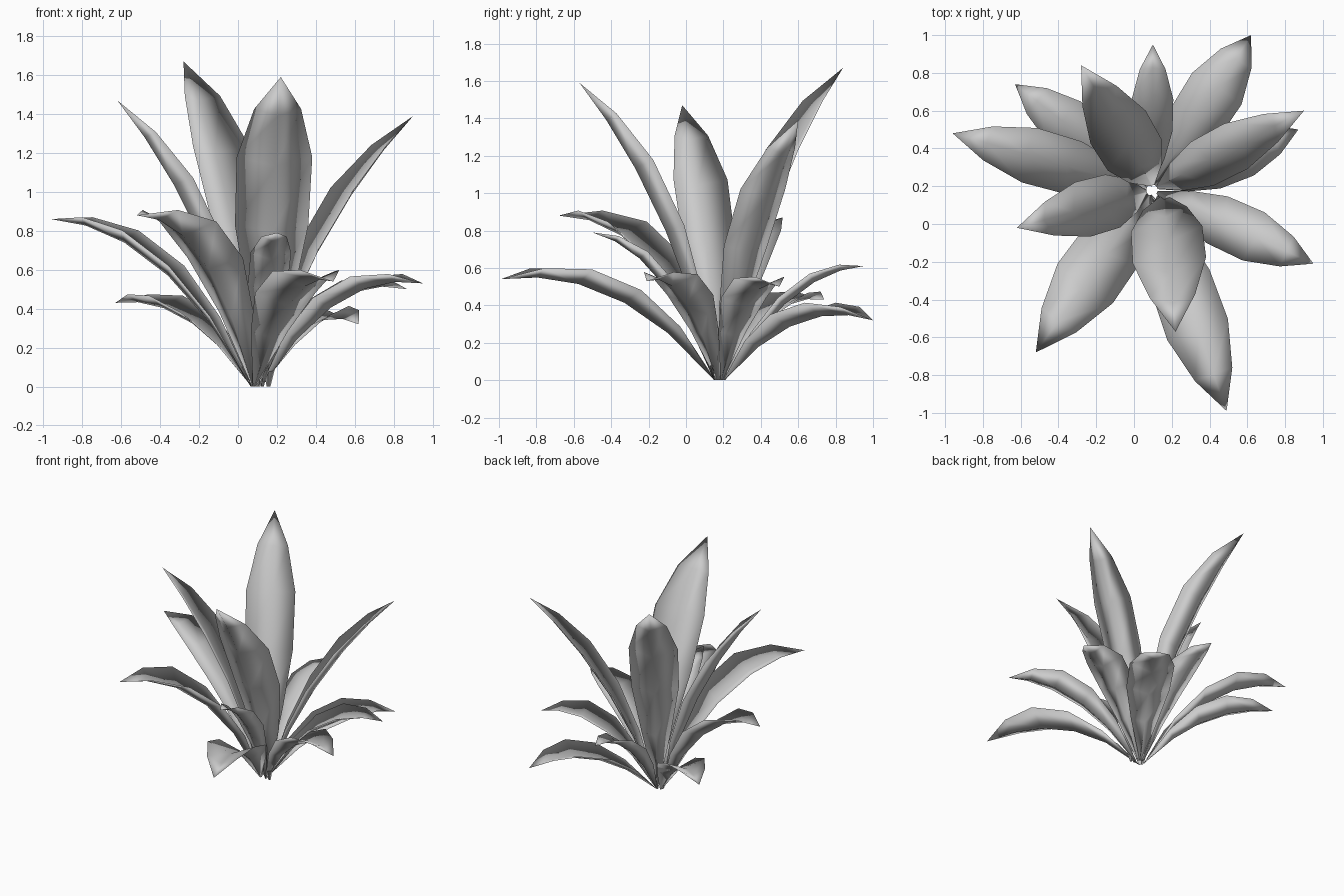
import bpy
import bmesh
from mathutils import Vector

if "Cube" in bpy.data.objects:
    bpy.data.objects.remove(bpy.data.objects["Cube"])

CENTRE = Vector((0.095, 0.18, 0.0))
# position along blade, fraction of full width
ROWS = [(0.0, 0.05), (0.22, 0.6), (0.43, 0.97), (0.65, 1.0), (0.84, 0.62), (1.0, 0.0)]

# tip position, bend point (fraction of reach, fraction of height), full width, base shift in x
LEAVES = [
    ((-0.96, 0.48, 0.86), 0.44, 1.02, 0.30, 0),
    ((-0.63, 0.74, 0.43), 0.48, 1.25, 0.28, 0),
    ((-0.28, 0.84, 1.67), 0.27, 0.66, 0.34, 0.02),
    ((0.10, 0.95, 0.61), 0.46, 1.02, 0.22, 0),
    ((0.62, 1.00, 0.32), 0.50, 1.60, 0.31, 0),
    ((0.90, 0.60, 1.39), 0.33, 0.65, 0.27, 0),
    ((0.87, 0.50, 0.50), 0.46, 1.30, 0.27, 0),
    ((0.95, -0.21, 0.53), 0.46, 1.25, 0.28, 0),
    ((-0.62, -0.02, 1.47), 0.27, 0.64, 0.30, 0),
    ((-0.52, -0.68, 0.88), 0.36, 1.07, 0.36, 0),
    ((0.22, -0.57, 1.59), 0.27, 0.66, 0.39, 0.06),
    ((0.20, -0.50, 0.79), 0.38, 0.92, 0.21, 0.03),
    ((0.49, -0.99, 0.54), 0.46, 1.28, 0.34, -0.02),
]


def add_leaf(name, tip, bend_r, bend_z, width, shift):
    """Arched closed blade: V trough on top, keel below, smooth over its rim."""
    tip = Vector(tip)
    foot = CENTRE + Vector((shift, 0, 0))
    heading = Vector((tip.x - foot.x, tip.y - foot.y, 0)).normalized()
    base = foot + heading * 0.03
    reach = tip - base
    bend = base + Vector((reach.x * bend_r, reach.y * bend_r, reach.z * bend_z))
    side = Vector((-heading.y, heading.x, 0))
    bm = bmesh.new()
    rings = []
    for t, w in ROWS[:-1]:
        mid = base * (1 - t) ** 2 + bend * 2 * t * (1 - t) + tip * t * t
        tangent = ((bend - base) * (1 - t) + (tip - bend) * t).normalized()
        up = tangent.cross(side)
        half = width * w / 2
        rim = up * half * 0.3
        pts = (mid + side * half + rim, mid - up * half * 0.1,
               mid - side * half + rim, mid - up * half * 0.17)
        rings.append([bm.verts.new((p.x, p.y, max(p.z, 0.0))) for p in pts])
    for a, b in zip(rings, rings[1:]):
        for k in range(4):
            j = (k + 1) % 4
            bm.faces.new((a[k], a[j], b[j], b[k]))
    end = bm.verts.new(tip)
    for k in range(4):
        bm.faces.new((rings[-1][k], rings[-1][(k + 1) % 4], end))
    bm.faces.new(rings[0][::-1])
    bmesh.ops.recalc_face_normals(bm, faces=bm.faces)
    for f in bm.faces:
        f.smooth = True
    mesh = bpy.data.meshes.new(name)
    bm.to_mesh(mesh)
    bm.free()
    bpy.context.collection.objects.link(bpy.data.objects.new(name, mesh))


# rosette of leaves
for i, leaf in enumerate(LEAVES):
    add_leaf(f"leaf_{i + 1:02d}", *leaf)
